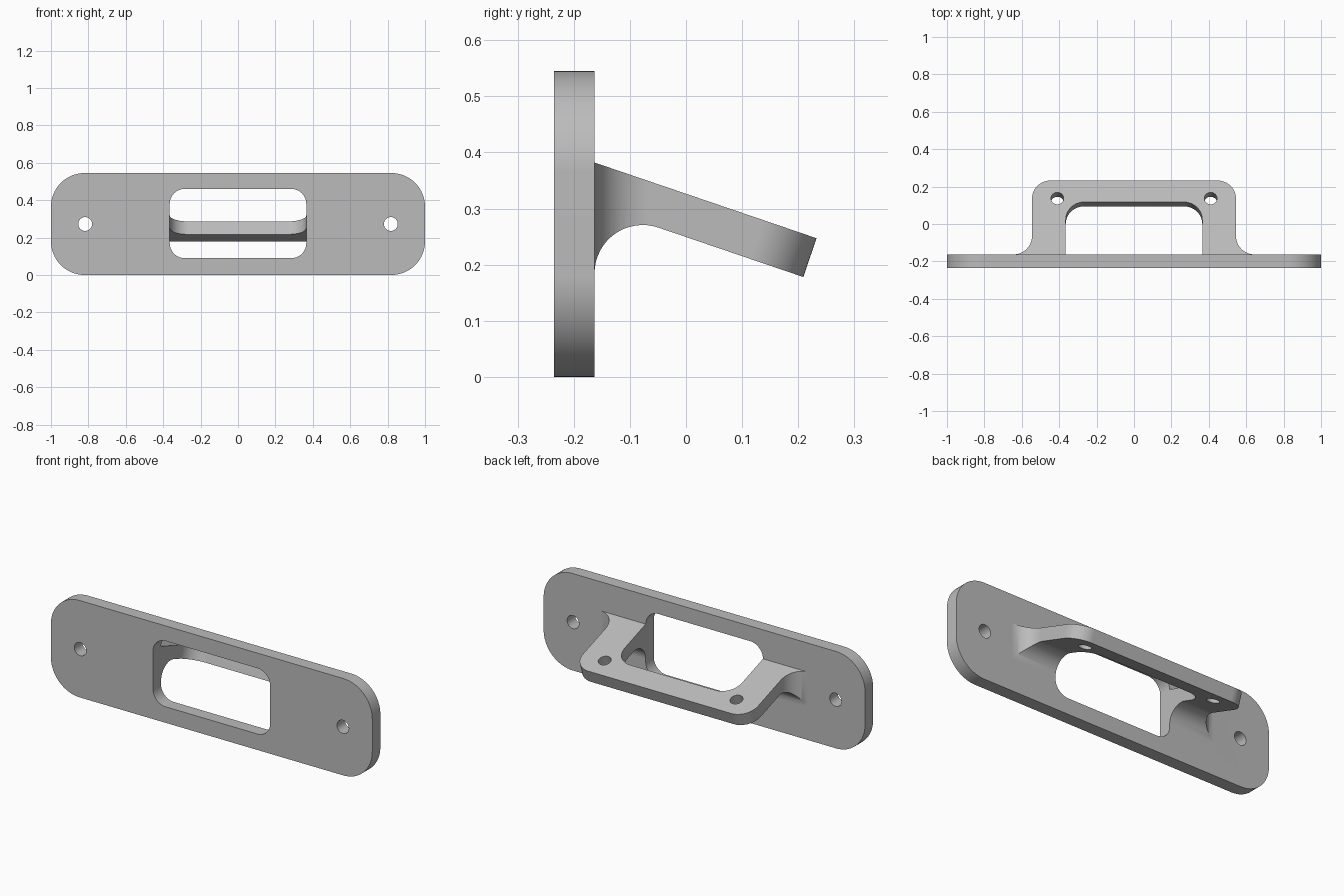
import bpy, bmesh, math
from mathutils import Vector

if "Cube" in bpy.data.objects:
    bpy.data.objects.remove(bpy.data.objects["Cube"], do_unlink=True)

grey = bpy.data.materials.new("light grey")
grey.use_nodes = True
grey.diffuse_color = (0.5, 0.5, 0.5, 1)
grey.node_tree.nodes["Principled BSDF"].inputs["Base Color"].default_value = (0.5, 0.5, 0.5, 1)

X, Y, Z = Vector((1, 0, 0)), Vector((0, 1, 0)), Vector((0, 0, 1))


def arc(cx, cy, r, start, end, n=16):
    """Points along a circular arc, angles in degrees."""
    angles = [math.radians(start + (end - start) * i / n) for i in range(n + 1)]
    return [(cx + r * math.cos(a), cy + r * math.sin(a)) for a in angles]


def rounded(x0, x1, y0, y1, r):
    return (arc(x1 - r, y1 - r, r, 0, 90) + arc(x0 + r, y1 - r, r, 90, 180)
            + arc(x0 + r, y0 + r, r, 180, 270) + arc(x1 - r, y0 + r, r, 270, 360))


def prism(name, outline, origin, u, v, w, low, high):
    """Outline in the u, v plane, extruded along w from low to high."""
    bm = bmesh.new()
    verts = [bm.verts.new(origin + u * a + v * b + w * low) for a, b in outline]
    face = bm.faces.new(verts)
    out = bmesh.ops.extrude_face_region(bm, geom=[face])
    moved = [g for g in out["geom"] if isinstance(g, bmesh.types.BMVert)]
    bmesh.ops.translate(bm, verts=moved, vec=w * (high - low))
    bmesh.ops.recalc_face_normals(bm, faces=bm.faces)
    mesh = bpy.data.meshes.new(name)
    bm.to_mesh(mesh)
    bm.free()
    mesh.materials.append(grey)
    obj = bpy.data.objects.new(name, mesh)
    bpy.context.collection.objects.link(obj)
    return obj


def combine(obj, other, operation):
    """Apply a boolean and remove the second object."""
    mod = obj.modifiers.new("boolean", 'BOOLEAN')
    mod.object, mod.operation, mod.solver = other, operation, 'EXACT'
    bpy.context.view_layer.objects.active = obj
    bpy.ops.object.modifier_apply(modifier=mod.name)
    bpy.data.objects.remove(other, do_unlink=True)


zero = Vector((0, 0, 0))
front, back = -0.235, -0.163
mid = 0.2725

# Mounting plate with a window and two screw holes
plate = prism("mounting_plate", rounded(-1, 1, 0, 0.545, 0.18), zero, X, Z, Y, front, back)
window = prism("window_cutter", rounded(-0.365, 0.365, 0.09, 0.46, 0.08), zero, X, Z, Y, -0.4, 0)
combine(plate, window, 'DIFFERENCE')
for side in (-1, 1):
    hole = prism("screw_cutter", arc(side * 0.817, mid, 0.037, 0, 360, 32)[:-1],
                 zero, X, Z, Y, -0.4, 0)
    combine(plate, hole, 'DIFFERENCE')

# Sloping bracket: side profile with a fillet underneath
slope = math.atan2(0.135, 0.396)
root = Vector((0, back, 0.382))
along = Vector((0, math.cos(slope), -math.sin(slope)))
normal = Vector((0, math.sin(slope), math.cos(slope)))
length, thick, fillet = 0.418, 0.073, 0.086
tip_top = root + along * length
tip_low = tip_top - normal * thick
cy = back + fillet
cz = tip_low.z + (tip_low.y - cy) * math.tan(slope) - fillet / math.cos(slope)
inner = back - 0.02
profile = [(inner, root.z), (back, root.z), (tip_top.y, tip_top.z), (tip_low.y, tip_low.z)]
profile += arc(cy, cz, fillet, 90 - math.degrees(slope), 180) + [(inner, cz)]
bracket = prism("sloping_bracket", profile, zero, Y, Z, X, -0.75, 0.75)

# Plan outline with flared feet
half, flare = 0.545, 0.1
foot = arc(half + flare, back + flare, flare, 180, 270) + [(half + flare, inner - 0.05)]
plan = [(half, 0.4)] + foot
plan += [(-x, y) for x, y in reversed(plan)]
combine(bracket, prism("plan_cutter", plan, zero, X, Y, Z, -0.2, 0.8), 'INTERSECT')

# Rounded free end, opening and holes, all square to the slope
end = rounded(-half, half, -0.4, length, 0.1)
end = [(x, s) for x, s in end if s > 0.2]
end += [(-half, 0.2), (-0.75, 0.2), (-0.75, -0.3), (0.75, -0.3), (0.75, 0.2), (half, 0.2)]
combine(bracket, prism("end_cutter", end, root, X, along, normal, -0.6, 0.3), 'INTERSECT')
opening = rounded(-0.365, 0.365, -0.5, 0.297, 0.1)
combine(bracket, prism("opening_cutter", opening, root, X, along, normal, -0.6, 0.4), 'DIFFERENCE')
for side in (-1, 1):
    hole = prism("hole_cutter", arc(side * 0.41, 0.317, 0.034, 0, 360, 32)[:-1],
                 root, X, along, normal, -0.3, 0.2)
    combine(bracket, hole, 'DIFFERENCE')

# Join into one body and shade
combine(plate, bracket, 'UNION')
plate.name = "plate_with_bracket"
bpy.ops.object.select_all(action='DESELECT')
plate.select_set(True)
bpy.context.view_layer.objects.active = plate
bpy.ops.object.shade_smooth_by_angle(angle=math.radians(30))
weighted = plate.modifiers.new("weighted_normals", 'WEIGHTED_NORMAL')
weighted.keep_sharp = True
